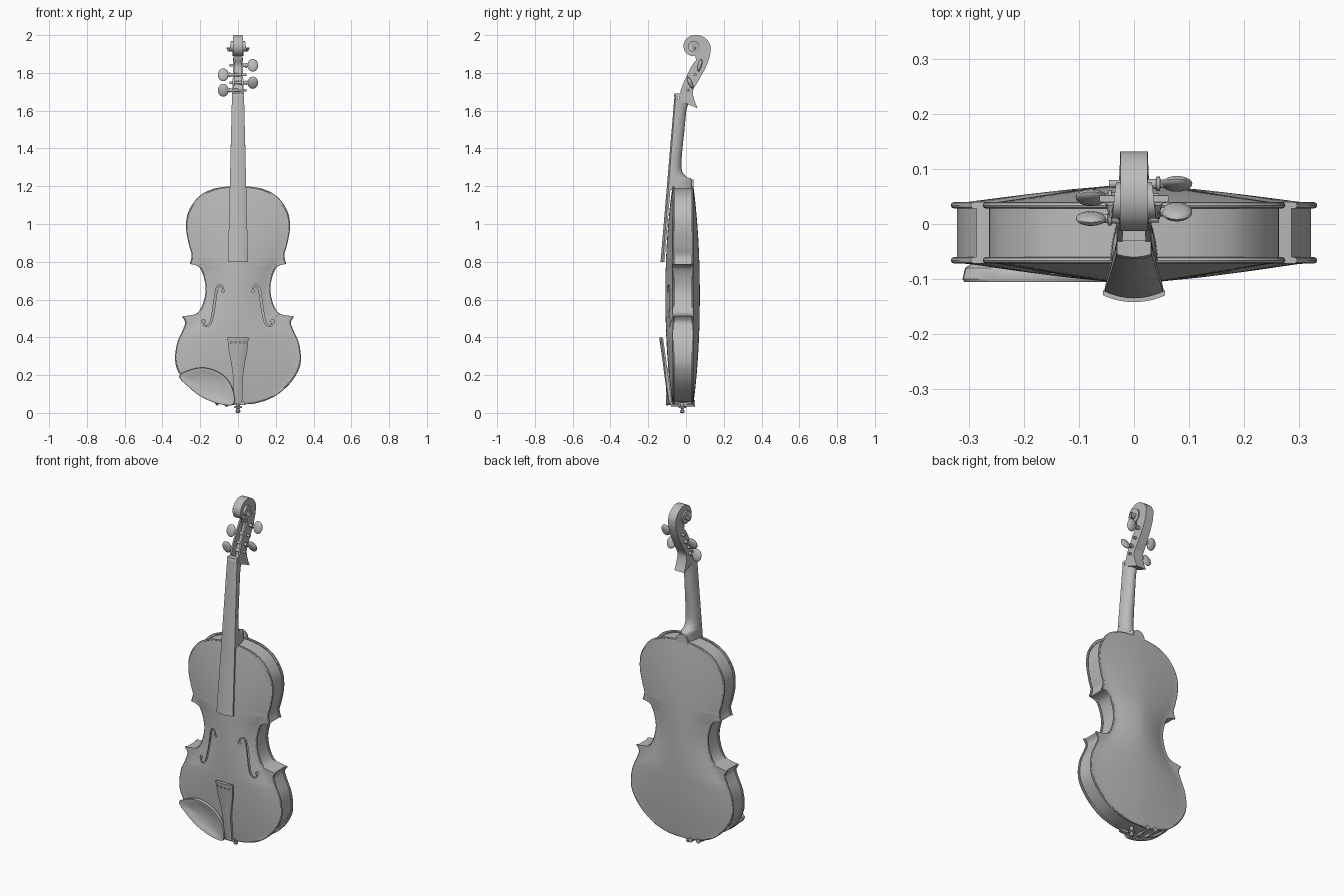
import bpy, bmesh
from math import sin, cos, pi, radians
from mathutils import Vector

if "Cube" in bpy.data.objects:
    bpy.data.objects.remove(bpy.data.objects["Cube"])

grey = bpy.data.materials.new("plain grey")
grey.use_nodes = True
grey.diffuse_color = (0.5, 0.5, 0.5, 1)
for node in grey.node_tree.nodes:
    if node.type == 'BSDF_PRINCIPLED':
        node.inputs["Base Color"].default_value = grey.diffuse_color
        node.inputs["Roughness"].default_value = 0.6
parts = []


def spline(pts, n, closed=False):
    """Smooth curve through points of any dimension."""
    ext = [pts[-1]] + pts + pts[:2] if closed else [pts[0]] + pts + [pts[-1]]
    out = []
    for a, b, c, d in zip(ext, ext[1:], ext[2:], ext[3:]):
        for k in range(n):
            t = k / n
            out.append(tuple(
                q + t / 2 * (r - p + t * (2*p - 5*q + 4*r - s + t * (3*q - p - 3*r + s)))
                for p, q, r, s in zip(a, b, c, d)))
    return out if closed else out + [pts[-1]]


def loft(name, rings, caps=True):
    """Skin a row of closed rings that have equal point counts."""
    bm = bmesh.new()
    rows = [[bm.verts.new(p) for p in ring] for ring in rings]
    n = len(rows[0])
    for a, b in zip(rows, rows[1:]):
        for i in range(n):
            j = (i + 1) % n
            bm.faces.new((a[i], a[j], b[j], b[i]))
    if caps:
        bm.faces.new(rows[0])
        bm.faces.new(rows[-1])
    else:
        bmesh.ops.remove_doubles(bm, verts=bm.verts, dist=1e-7)
    bmesh.ops.recalc_face_normals(bm, faces=bm.faces)
    mesh = bpy.data.meshes.new(name)
    bm.to_mesh(mesh)
    bm.free()
    mesh.materials.append(grey)
    obj = bpy.data.objects.new(name, mesh)
    bpy.context.scene.collection.objects.link(obj)
    parts.append(obj)
    return obj


def spindle(name, origin, axis, profile, squash=(1, 1), sides=16, tilt=0):
    """Turned part: profile is (distance along axis, radius)."""
    u, v = Vector(axis.yzx), Vector(axis.zxy)
    u, v = u * cos(tilt) + v * sin(tilt), v * cos(tilt) - u * sin(tilt)
    angles = [2 * pi * k / sides for k in range(sides)]
    return loft(name, [[Vector(origin) + axis * h
                        + u * r * squash[0] * cos(a) + v * r * squash[1] * sin(a)
                        for a in angles] for h, r in profile])


def cut(obj, cutter):
    """Subtract the cutter, then discard it."""
    mod = obj.modifiers.new("cut", 'BOOLEAN')
    mod.operation, mod.solver, mod.object = 'DIFFERENCE', 'EXACT', cutter
    bpy.context.view_layer.objects.active = obj
    bpy.ops.object.modifier_apply(modifier=mod.name)
    parts.remove(cutter)
    bpy.data.objects.remove(cutter)


X, Y, Z = Vector((1, 0, 0)), Vector((0, 1, 0)), Vector((0, 0, 1))

# Half outline of the body (x, z): lower bout, waist, upper bout
lower = [(.03, .045), (.1, .052), (.19, .085), (.27, .15), (.32, .225), (.333, .29),
         (.322, .37), (.292, .44), (.28, .48), (.297, .51)]
waist = [(.297, .51), (.25, .517), (.215, .53), (.187, .575), (.171, .65), (.18, .715),
         (.2, .765), (.225, .783), (.256, .79)]
upper = [(.256, .79), (.245, .835), (.26, .89), (.275, .98), (.263, 1.065), (.21, 1.143),
         (.14, 1.183), (.07, 1.197), (.03, 1.2)]
half = []
for x, z in spline(lower, 6)[:-1] + spline(waist, 6)[:-1] + spline(upper, 6):
    half.append((x, max(z, half[-1][1] + 1e-4) if half else z))
MID = .6225


def inset(d):
    return [(x - d, MID + (z - MID) * (1 - d / .577)) for x, z in half]


def outline(d, y):
    pts = inset(d)
    return [(x, y, z) for x, z in pts] + [(-x, y, z) for x, z in reversed(pts)]


def plate(name, y0, side, arch):
    rings = []
    for x, z in inset(.006):
        width = .95 * min(x, .165 + 2.5 * (z - .65) ** 2)
        rise = arch * max(0, 1 - abs((z - MID) / .58) ** 2.2)
        row = [(x * t / 12, rise * (1 - min(1, abs(x * t / 12) / width) ** 1.7))
               for t in range(-12, 13)]
        rings.append([(a, y0 + side * h, z) for a, h in row]
                     + [(a, y0 + side * (h - .008), z) for a, h in reversed(row)])
    return loft(name, rings)


# Body: arched plates, ribs and rounded rims
front_plate = plate("front_plate", -.071, -1, .038)
plate("back_plate", .039, 1, .034)
loft("ribs", [outline(.011, -.067), outline(.011, .035)], caps=False)
for name, y in (("front_rim", -.066), ("back_rim", .034)):
    loft(name, [outline(.006 - .006 * cos(k * pi / 4), y + .006 * sin(k * pi / 4))
                for k in range(9)], caps=False)

# Sound holes cut through the front plate
scroll_path = spline([(.078, .645), (.083, .668), (.104, .673), (.116, .64), (.126, .57),
                      (.138, .5), (.153, .465), (.177, .462), (.184, .485)], 4)
last = len(scroll_path) - 1
for s in (-1, 1):
    rings = []
    for i, (x, z) in enumerate(scroll_path):
        a, b = scroll_path[max(i - 1, 0)], scroll_path[min(i + 1, last)]
        n = Vector((a[1] - b[1], b[0] - a[0])).normalized() * (.002 + .003 * sin(pi * i / last))
        rings.append([(s * (x + k * n.x), y, z + k * n.y)
                      for k, y in ((-1, -.2), (1, -.2), (1, -.03), (-1, -.03))])
    cut(front_plate, loft("slot_cutter", rings))
    for x, z, r in ((.078, .645, .008), (.182, .485, .01)):
        cut(front_plate, spindle("eye_cutter", (s * x, 0, z), Y, [(-.2, r), (-.03, r)]))

# Neck with heel: (z, back depth, half width)
neck = spline([(1.18, .038, .044), (1.235, .032, .042), (1.25, .002, .042), (1.285, -.022, .041),
               (1.36, -.022, .04), (1.5, -.008, .036), (1.6, .002, .034), (1.66, .02, .032)], 4)
rings = []
for z, back, w in neck:
    y = -.115 + (z - .8) * .083
    rings.append([(w * cos(pi * k / 14), y + (back - y) * sin(pi * k / 14), z)
                  for k in range(15)])
loft("neck", rings)
spindle("heel_button", (0, 0, 1.198), Y, [(.03, .038), (.041, .038)], sides=24)


def curved_board(name, rows):
    """Board with a crowned front: (z, half width, front y, crown, thickness)."""
    return loft(name, [[(w * t / 6, y + crown * (t / 6) ** 2, z) for t in range(-6, 7)]
                       + [(w, y + thick, z), (-w, y + thick, z)]
                       for z, w, y, crown, thick in rows])


curved_board("fingerboard", [(.8, .053, -.135, .012, .021), (1.675, .032, -.061, .006, .019)])
curved_board("nut", [(1.675, .032, -.064, .005, .03), (1.69, .031, -.06, .005, .03)])
tailpiece = curved_board("tailpiece", spline([
    (.4, .056, -.142, .012, .02), (.33, .049, -.132, .011, .02), (.25, .034, -.121, .008, .02),
    (.18, .026, -.112, .006, .02), (.05, .022, -.092, .004, .018)], 4))
for x in (-.036, -.012, .012, .036):
    cut(tailpiece, spindle("string_hole_cutter", (x, 0, .373), Y, [(-.2, .005), (-.08, .005)]))

# Pegbox and scroll: front point, back point, half width, hollow depth
box = spline([(-.04, 1.655, .062, 1.612, .032, .01), (-.033, 1.685, .045, 1.655, .031, .5),
              (-.022, 1.725, .037, 1.705, .03, .6), (-.005, 1.765, .065, 1.757, .028, .6),
              (.026, 1.83, .105, 1.83, .026, .5), (.053, 1.868, .127, 1.89, .025, .01)], 4)
EY, EZ = .037, 1.935
turns = spline([(0, .095, .025), (90, .065, .025), (180, .05, .026), (270, .045, .028),
                (360, .039, .032), (450, .033, .037), (540, .027, .043), (630, .021, .052),
                (720, .015, .063)], 6)
for deg, r, w in turns:
    c, s = cos(radians(deg)), sin(radians(deg))
    box.append((EY + .003 * c, EZ + .003 * s, EY + r * c, EZ + r * s, w, .01))
rings = []
for fy, fz, by, bz, w, d in box:
    my, mz, wi = fy + (by - fy) * d, fz + (bz - fz) * d, w * .68
    rings.append([(-w, by, bz), (w, by, bz), (w, fy, fz), (wi, fy, fz), (wi, my, mz),
                  (-wi, my, mz), (-wi, fy, fz), (-w, fy, fz)])
loft("pegbox_and_scroll", rings)

# Tuning pegs with flattened heads
oval = [(-.028 * cos(pi * k / 10), .001 + sin(pi * k / 10)) for k in range(11)]
for i, (s, y, z, tilt) in enumerate(((1, .073, 1.84, .25), (-1, .048, 1.79, .3),
                                     (1, .022, 1.748, -.4), (-1, .01, 1.708, -.2))):
    spindle(f"peg_shaft_{i}", (0, y, z), X * s,
            [(-.045, .007), (.04, .009), (.041, .013), (.047, .013), (.048, .008), (.06, .008)])
    spindle(f"peg_head_{i}", (s * .078, y, z), X, oval, (.035, .012), tilt=tilt)

# Chin rest: a shallow dish on the model's right side
rim = spline([(-.31, .2), (-.2, .24), (-.1, .215), (-.035, .145), (-.02, .05), (-.09, .045),
              (-.19, .083), (-.265, .14)], 6, closed=True)
loft("chin_rest", [[(-.15 + (x + .15) * k, y, .14 + (z - .14) * k) for x, z in rim]
                   for k, y in ((.9, -.072), (.97, -.08), (1, -.1), (.98, -.105), (.94, -.105),
                                (.75, -.098), (.5, -.092), (.2, -.089))])
for i, (x, z) in enumerate(((-.06, .04), (-.11, .047))):
    spindle(f"chin_rest_clamp_{i}", (x, 0, z), Y,
            [(-.08, .005), (-.035, .005), (-.034, .008), (.005, .008), (.006, .005), (.046, .005)])
    spindle(f"clamp_foot_{i}", (x, .044, z + .008), Y, [(-.004, .013), (.003, .013)])

# End button and saddle
spindle("end_button", (0, -.02, 0), Z, [(0, .007), (.004, .012), (.012, .012), (.016, .007),
                                        (.024, .008), (.027, .02), (.033, .02), (.036, .01),
                                        (.06, .01)])
loft("saddle", [[(x, y, z) for x, y in ((-.035, -.082), (.035, -.082), (.035, -.06),
                                        (-.035, -.06))] for z in (.043, .06)])

# Smooth shading with crisp edges
bpy.ops.object.select_all(action='DESELECT')
for obj in parts:
    obj.select_set(True)
bpy.context.view_layer.objects.active = parts[0]
bpy.ops.object.shade_smooth_by_angle(angle=radians(35))
